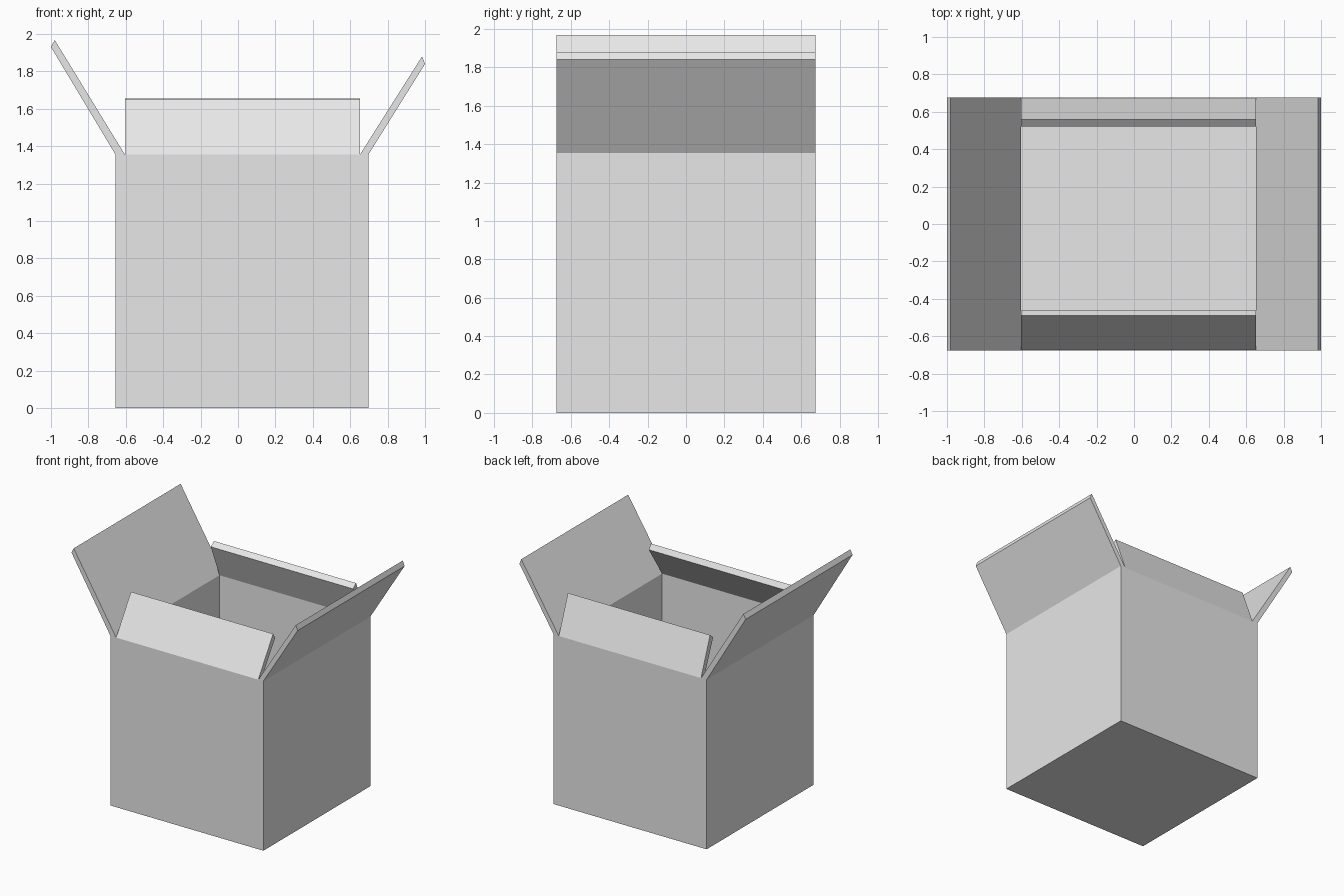
import bpy
import bmesh
from mathutils import Vector

if "Cube" in bpy.data.objects:
    bpy.data.objects.remove(bpy.data.objects["Cube"], do_unlink=True)

cardboard = bpy.data.materials.new("plain_grey")
cardboard.use_nodes = True
GREY = (0.8, 0.8, 0.8, 1)
cardboard.diffuse_color = GREY
cardboard.node_tree.nodes["Principled BSDF"].inputs["Base Color"].default_value = GREY

# Shared box dimensions
X0, X1, Y, TOP = -0.655, 0.697, 0.675, 1.355
IN_X0, IN_X1, IN_Y, FLOOR = -0.605, 0.652, 0.63, 0.045


def add_object(name, bm):
    bmesh.ops.recalc_face_normals(bm, faces=bm.faces)
    mesh = bpy.data.meshes.new(name)
    bm.to_mesh(mesh)
    bm.free()
    mesh.materials.append(cardboard)
    obj = bpy.data.objects.new(name, mesh)
    bpy.context.collection.objects.link(obj)


def prism(name, profile, start, end):
    """Extrude a closed profile of 3D points from one end plane to the other."""
    bm = bmesh.new()
    face = bm.faces.new([bm.verts.new(start + p) for p in profile])
    result = bmesh.ops.extrude_face_region(bm, geom=[face])
    verts = [v for v in result["geom"] if isinstance(v, bmesh.types.BMVert)]
    bmesh.ops.translate(bm, verts=verts, vec=end - start)
    add_object(name, bm)


# Open box: outer shell, rim and inner cavity
def rectangle(bm, x0, x1, y, z):
    return [bm.verts.new(p) for p in ((x0, -y, z), (x1, -y, z), (x1, y, z), (x0, y, z))]


bm = bmesh.new()
loops = [rectangle(bm, X0, X1, Y, 0), rectangle(bm, X0, X1, Y, TOP),
         rectangle(bm, IN_X0, IN_X1, IN_Y, TOP), rectangle(bm, IN_X0, IN_X1, IN_Y, FLOOR)]
for a, b in zip(loops, loops[1:]):
    for i in range(4):
        j = (i + 1) % 4
        bm.faces.new((a[i], a[j], b[j], b[i]))
bm.faces.new(loops[0])
bm.faces.new(loops[-1])
add_object("box_body", bm)

# Side flaps, leaning outward
side_flaps = {
    "right_flap": [(X0, TOP), (-1.0, 1.93), (-0.98, 1.968), (IN_X0, TOP)],
    "left_flap": [(X1, TOP), (1.0, 1.84), (0.984, 1.88), (IN_X1, TOP)],
}
for name, points in side_flaps.items():
    prism(name, [Vector((x, 0, z)) for x, z in points], Vector((0, -Y, 0)), Vector((0, Y, 0)))

# Front and back flaps, leaning inward
end_flaps = {
    "front_flap": [(-Y, TOP), (-0.488, 1.65), (-0.462, 1.61), (-IN_Y, TOP)],
    "back_flap": [(Y, TOP), (0.56, 1.655), (0.522, 1.623), (IN_Y, TOP)],
}
for name, points in end_flaps.items():
    prism(name, [Vector((0, y, z)) for y, z in points], Vector((IN_X0, 0, 0)), Vector((IN_X1, 0, 0)))
